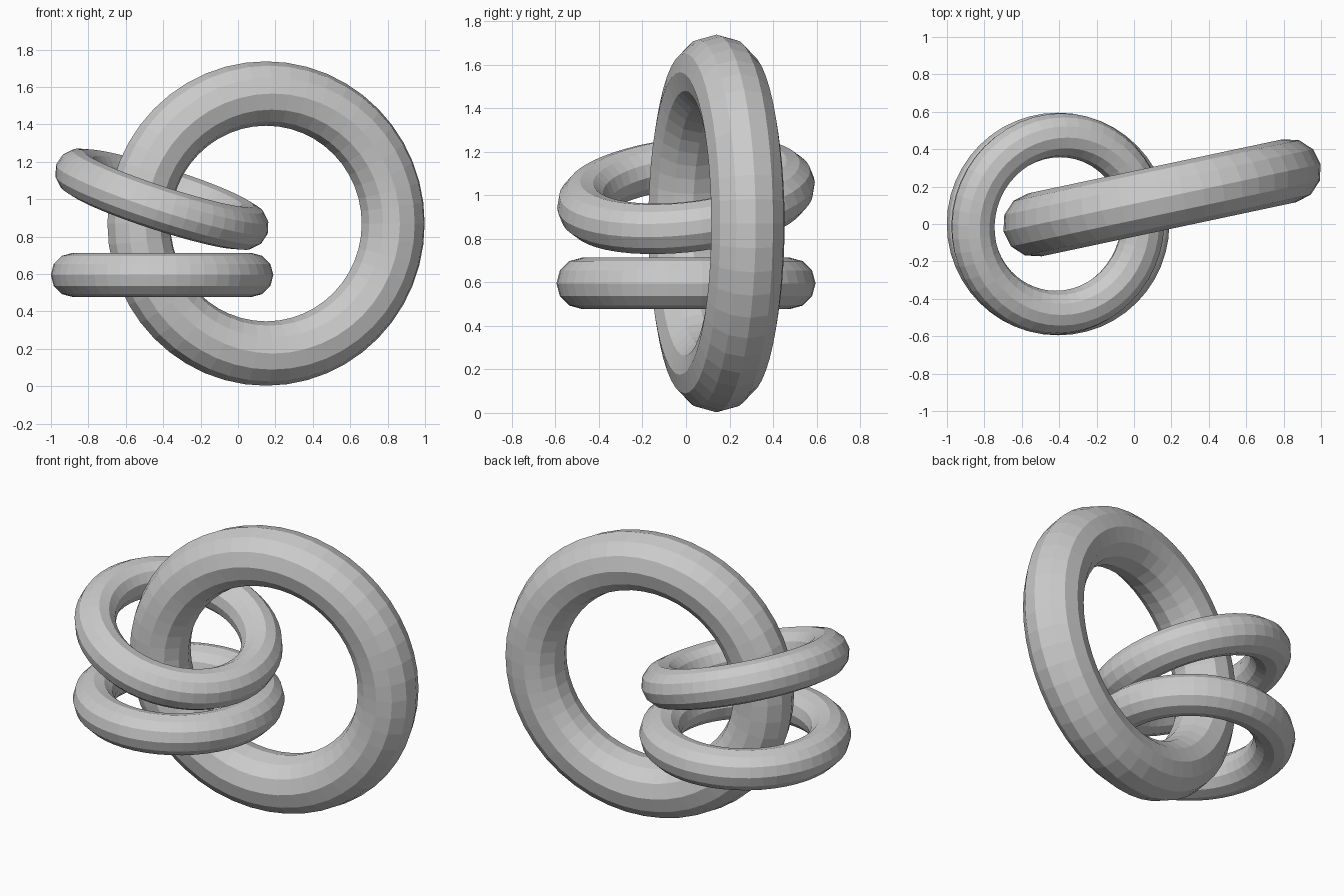
import bpy
from math import radians

cube = bpy.data.objects.get("Cube")
if cube:
    bpy.data.objects.remove(cube, do_unlink=True)

# Single flat grey
grey = bpy.data.materials.new("light_grey")
grey.use_nodes = True
grey.diffuse_color = (0.6, 0.6, 0.6, 1)
grey.node_tree.nodes["Principled BSDF"].inputs["Base Color"].default_value = (0.6, 0.6, 0.6, 1)


def ring(name, centre, tilt, major, minor):
    """Faceted torus; tilt is in degrees about x, y, z."""
    bpy.ops.mesh.primitive_torus_add(
        major_segments=48, minor_segments=12,
        major_radius=major, minor_radius=minor,
        location=centre, rotation=[radians(a) for a in tilt])
    obj = bpy.context.object
    obj.name = name
    obj.data.materials.append(grey)
    bpy.ops.object.shade_flat()


# Upright ring with two smaller rings threaded on its side
ring("large_ring", (0.15, 0.14, 0.87), (90, 0, 12), 0.695, 0.172)
ring("lower_small_ring", (-0.406, 0, 0.595), (0, 0, 0), 0.477, 0.118)
ring("upper_small_ring", (-0.407, 0, 1.0), (6, 18, 0), 0.477, 0.118)
